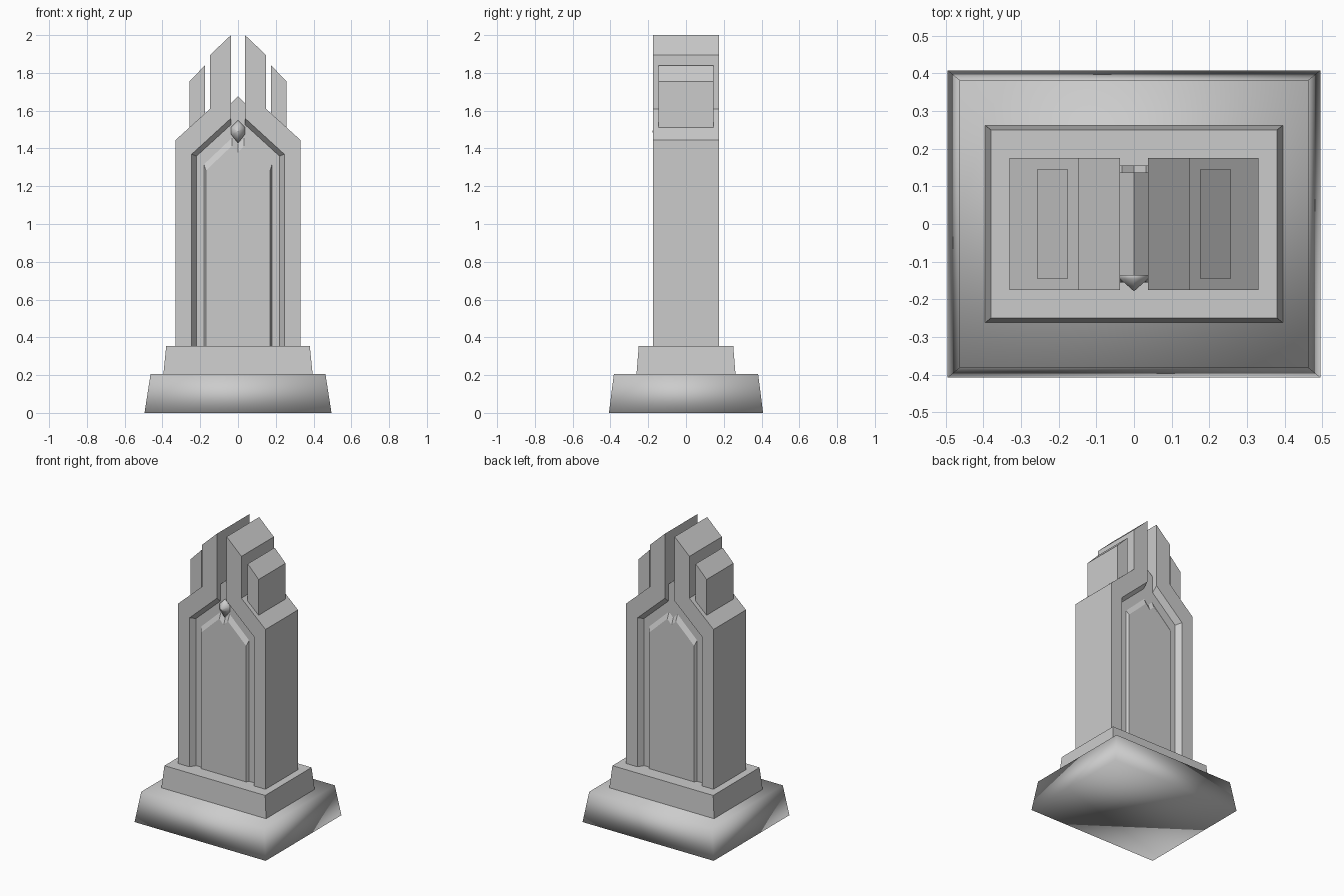
import bpy, bmesh

if "Cube" in bpy.data.objects:
    bpy.data.objects.remove(bpy.data.objects["Cube"])


def finish(name, bm, mirror=False, smooth=False):
    bmesh.ops.recalc_face_normals(bm, faces=bm.faces)
    me = bpy.data.meshes.new(name)
    bm.to_mesh(me)
    bm.free()
    ob = bpy.data.objects.new(name, me)
    bpy.context.collection.objects.link(ob)
    for p in me.polygons:
        p.use_smooth = smooth
    if mirror:
        m = ob.modifiers.new("Mirror", 'MIRROR')
        m.use_mirror_merge = False
    return ob


def loft(name, layers, mirror=False, smooth=False):
    """Join matching (x, z) profiles placed at successive y positions."""
    bm = bmesh.new()
    rings = [[bm.verts.new((x, y, z)) for x, z in pts] for y, pts in layers]
    n = len(rings[0])
    for a, b in zip(rings, rings[1:]):
        for i in range(n):
            j = (i + 1) % n
            bm.faces.new((a[i], a[j], b[j], b[i]))
    bm.faces.new(rings[0])
    bm.faces.new(rings[-1])
    return finish(name, bm, mirror, smooth)


def tier(name, z0, z1, bottom, top, smooth=False):
    """Block with tapered sides; bottom and top are half sizes."""
    bm = bmesh.new()
    bmesh.ops.create_cube(bm, size=2)
    for v in bm.verts:
        h, z = (top, z1) if v.co.z > 0 else (bottom, z0)
        v.co = (v.co.x * h[0], v.co.y * h[1], z)
    return finish(name, bm, smooth=smooth)


def symmetric(half):
    """Complete a right-hand profile that ends on x = 0."""
    return half + [(-x, z) for x, z in reversed(half) if x > 0]


# Stepped base
tier("base_plinth", 0, 0.205, (0.495, 0.408), (0.463, 0.382), smooth=True)
tier("base_step", 0.205, 0.355, (0.395, 0.262), (0.38, 0.25))

# Frame halves with stepped shoulders and a sloped recess edge, front and back
outside = [(0.33, 0.355), (0.33, 1.445), (0.148, 1.61), (0.148, 1.895), (0.037, 2.0)]
rim = outside + [(0.037, 1.56), (0.245, 1.37), (0.245, 0.355)]
inner = outside + [(0.037, 1.526), (0.22, 1.359), (0.22, 0.355)]
loft("frame", [(-0.175, rim), (-0.137, inner), (0.137, inner), (0.175, rim)], mirror=True)

# Core slab behind the recesses, with a small peak in the slot
core = symmetric([(0.225, 0.355), (0.225, 1.36), (0.05, 1.53), (0.05, 1.628), (0, 1.675)])
loft("core", [(-0.137, core), (0.137, core)])

# Raised panels with a notched, bevelled top
panel_out = symmetric([(0.18, 0.355), (0.18, 1.316), (0.032, 1.456), (0, 1.422)])
panel_in = symmetric([(0.17, 0.355), (0.17, 1.283), (0.032, 1.414), (0, 1.378)])
loft("panel", [(-0.155, panel_in), (-0.137, panel_out), (0.137, panel_out), (0.155, panel_in)])

# Side pinnacles
pinnacle = [(0.257, 1.47), (0.257, 1.755), (0.175, 1.84), (0.175, 1.5)]
loft("pinnacle", [(-0.145, pinnacle), (0.145, pinnacle)], mirror=True)

# Pointed gem on the front only
gem = symmetric([(0, 1.428), (0.037, 1.475), (0.037, 1.512), (0, 1.55)])
gem_tip = [(x * 0.02, 1.49 + (z - 1.49) * 0.02) for x, z in gem]
loft("gem", [(-0.178, gem_tip), (-0.146, gem), (-0.13, gem)], smooth=True)
